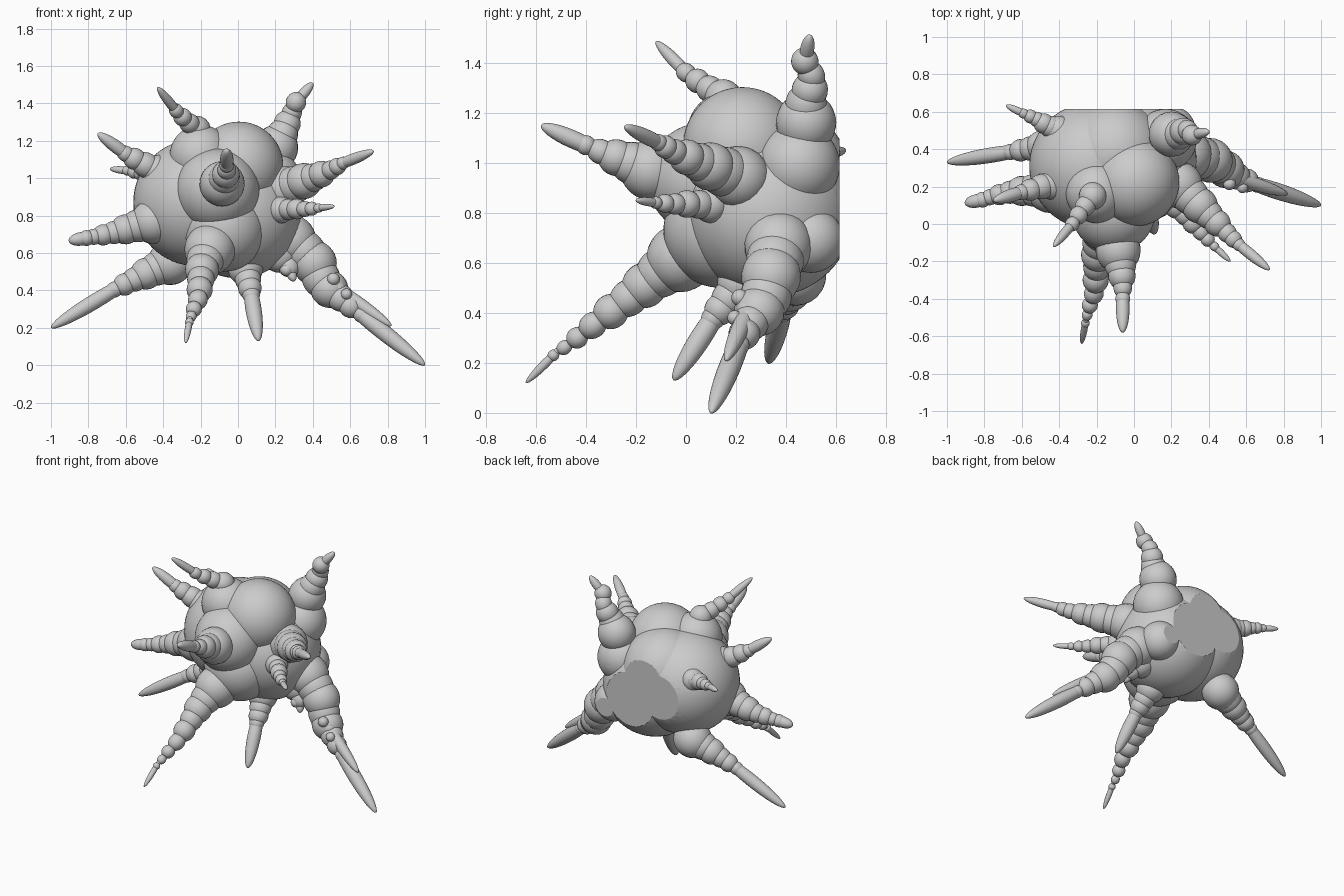
import bpy, bmesh
from mathutils import Vector, Matrix

BACK_Y = 0.614


def ellipsoid(bm, center, radius, axis=None, half_len=None, seg=24):
    # ball, or a ball stretched along an axis
    rot = Matrix.Identity(4)
    if axis is not None:
        rot = Vector(axis).to_track_quat('Z', 'Y').to_matrix().to_4x4()
    scale = Matrix.Diagonal((radius, radius, half_len or radius, 1))
    bmesh.ops.create_uvsphere(bm, u_segments=seg, v_segments=seg * 2 // 3, radius=1,
                              matrix=Matrix.Translation(center) @ rot @ scale)


def finish(bm, name):
    for f in bm.faces:
        f.smooth = len(f.verts) <= 4
    me = bpy.data.meshes.new(name)
    bm.to_mesh(me)
    bm.free()
    ob = bpy.data.objects.new(name, me)
    bpy.context.collection.objects.link(ob)
    return ob


def lobe(name, x, y, z, r):
    # body ball, sliced flat at the back
    bm = bmesh.new()
    ellipsoid(bm, (x, y, z), r, seg=48)
    geom = bm.verts[:] + bm.edges[:] + bm.faces[:]
    res = bmesh.ops.bisect_plane(bm, geom=geom, plane_co=(0, BACK_Y, 0),
                                 plane_no=(0, 1, 0), clear_outer=True)
    rim = [e for e in res['geom_cut'] if isinstance(e, bmesh.types.BMEdge)]
    if rim:
        bmesh.ops.contextual_create(bm, geom=rim)
    finish(bm, name)


def spike(name, path, beads, tip, tip_r, warts=(), overlap=0.4):
    # beads along a path of (x, y, z, radius), closed by a long pointed tip
    bm = bmesh.new()
    n = len(path) - 1
    for i in range(beads):
        t = i / (beads - 1) * n
        k = min(int(t), n - 1)
        a, b = Vector(path[k]), Vector(path[k + 1])
        p = a.lerp(b, t - k)
        wobble = 1.05 if i % 2 == 0 else 0.95
        ellipsoid(bm, p.xyz, p.w * wobble, (b - a).xyz, p.w * 1.08)
    start, end = Vector(path[-1][:3]), Vector(tip)
    start = start.lerp(end, -overlap)
    ellipsoid(bm, (start + end) / 2, tip_r, end - start, (end - start).length / 2)
    for x, y, z, r in warts:
        ellipsoid(bm, (x, y, z), r, seg=16)
    finish(bm, name)


# Body
lobe("body_core", 0.00, 0.335, 0.80, 0.335)
lobe("body_left", -0.22, 0.31, 0.87, 0.34)
lobe("body_top", 0.005, 0.225, 1.065, 0.237)
lobe("body_front", -0.11, 0.07, 0.935, 0.225)
lobe("body_belly", -0.08, 0.14, 0.73, 0.23)
lobe("body_upper_right", 0.17, 0.45, 0.99, 0.165)
lobe("body_upper_left", -0.20, 0.17, 1.12, 0.165)
lobe("body_lower_right", 0.20, 0.50, 0.69, 0.13)
lobe("body_upper_back", -0.10, 0.38, 0.95, 0.275)

# Spikes of the lower half
spike("right_leg", [(.28, .37, .67, .13), (.40, .345, .565, .115), (.46, .31, .43, .105),
                    (.56, .25, .35, .072), (.66, .21, .27, .045)], 8, (1.0, .10, .0), .044,
      [(.26, .27, .51, .034), (.51, .215, .46, .034), (.58, .195, .38, .03)])
spike("right_leg_side_tip", [(.42, .31, .48, .06), (.53, .25, .41, .045)], 3, (.82, .16, .21), .036)
spike("right_leg_root", [(.22, .33, .59, .09), (.27, .30, .53, .06)], 2, (.30, .26, .45), .03)
spike("front_leg", [(-.15, -.02, .62, .13), (-.19, -.14, .53, .09), (-.20, -.24, .45, .075),
                    (-.21, -.36, .36, .058), (-.245, -.46, .28, .035), (-.26, -.53, .23, .022)],
      9, (-.28, -.64, .12), .018)
spike("middle_leg", [(.04, .22, .52, .09), (.06, .15, .43, .065), (.07, .11, .38, .05)],
      4, (.11, -.05, .13), .043)
spike("left_leg", [(-.36, .44, .55, .115), (-.47, .42, .50, .085), (-.57, .40, .45, .065),
                   (-.66, .385, .405, .045)], 6, (-1.0, .33, .2), .041)
spike("left_arm", [(-.45, .18, .77, .115), (-.57, .18, .735, .082), (-.66, .17, .71, .065),
                   (-.75, .15, .69, .048), (-.81, .13, .68, .04)], 7, (-.905, .11, .665), .036)

# Spikes of the upper half
spike("nose", [(-.085, -.14, .97, .115), (-.07, -.235, 1.005, .082), (-.06, -.32, 1.035, .058),
               (-.06, -.40, 1.07, .038)], 5, (-.06, -.58, 1.15), .036)
spike("right_arm", [(.24, .21, .94, .12), (.34, .11, .98, .095), (.42, .03, 1.01, .075),
                    (.51, -.06, 1.05, .05), (.56, -.11, 1.08, .036)], 8, (.725, -.245, 1.145), .03)
spike("right_small_arm", [(.23, .10, .83, .068), (.30, .02, .835, .055), (.37, -.06, .835, .042),
                          (.43, -.12, .84, .026)], 6, (.515, -.20, .85), .018)
spike("right_horn", [(.20, .48, 1.16, .115), (.245, .48, 1.25, .08), (.28, .51, 1.33, .058),
                     (.31, .475, 1.405, .052)], 5, (.40, .495, 1.51), .028, overlap=.12)
spike("left_horn", [(-.22, .15, 1.26, .07), (-.28, .07, 1.31, .05), (-.33, .0, 1.36, .04)],
      4, (-.43, -.12, 1.485), .026)
spike("left_upper_arm", [(-.42, .22, 1.03, .09), (-.53, .19, 1.09, .062), (-.60, .17, 1.13, .045)],
      4, (-.75, .125, 1.24), .035)
spike("back_left_arm", [(-.40, .50, 1.00, .075), (-.47, .53, 1.02, .055), (-.53, .565, 1.03, .04),
                        (-.59, .59, 1.04, .028)], 6, (-.685, .635, 1.05), .02)
